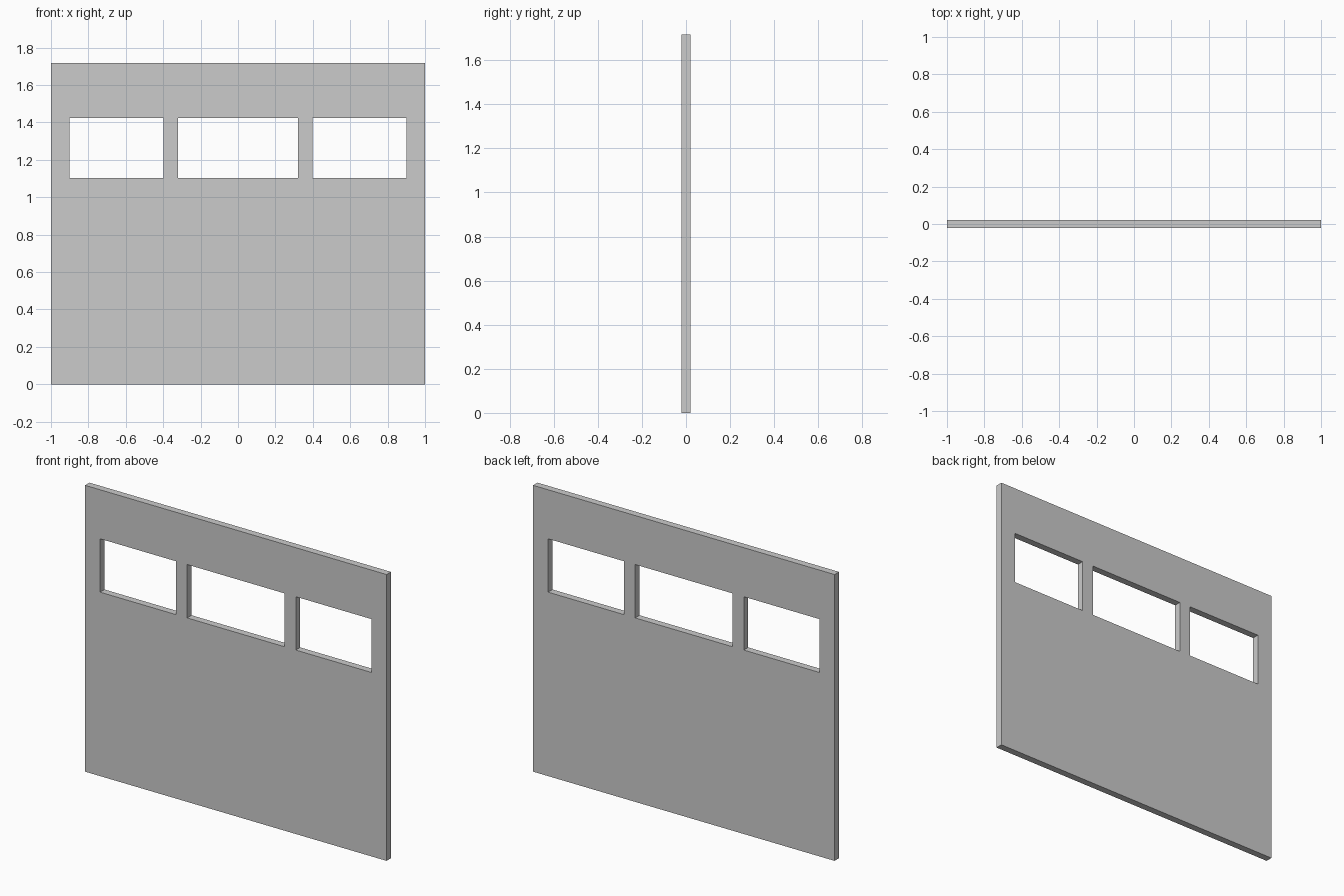
import bpy

if "Cube" in bpy.data.objects:
    bpy.data.objects.remove(bpy.data.objects["Cube"])

DEPTH = 0.042


def box(name, x0, x1, z0, z1):
    bpy.ops.mesh.primitive_cube_add(size=1, location=((x0 + x1) / 2, 0, (z0 + z1) / 2))
    obj = bpy.context.object
    obj.name = name
    obj.scale = (x1 - x0, DEPTH, z1 - z0)
    bpy.ops.object.transform_apply(location=False, rotation=False, scale=True)
    return obj


# Full-width horizontal bands, bottom to top
for name, z0, z1 in [
    ("lower_panel", 0.0, 1.08),
    ("window_sill", 1.08, 1.103),
    ("window_head", 1.423, 1.482),
    ("upper_panel", 1.482, 1.717),
]:
    box(name, -1.0, 1.0, z0, z1)

# Posts between and beside the three openings, mirrored left and right
for name, x0, x1 in [("inner_post", 0.322, 0.398), ("outer_post", 0.9, 1.0)]:
    box(name + "_right", x0, x1, 1.103, 1.423)
    box(name + "_left", -x1, -x0, 1.103, 1.423)
